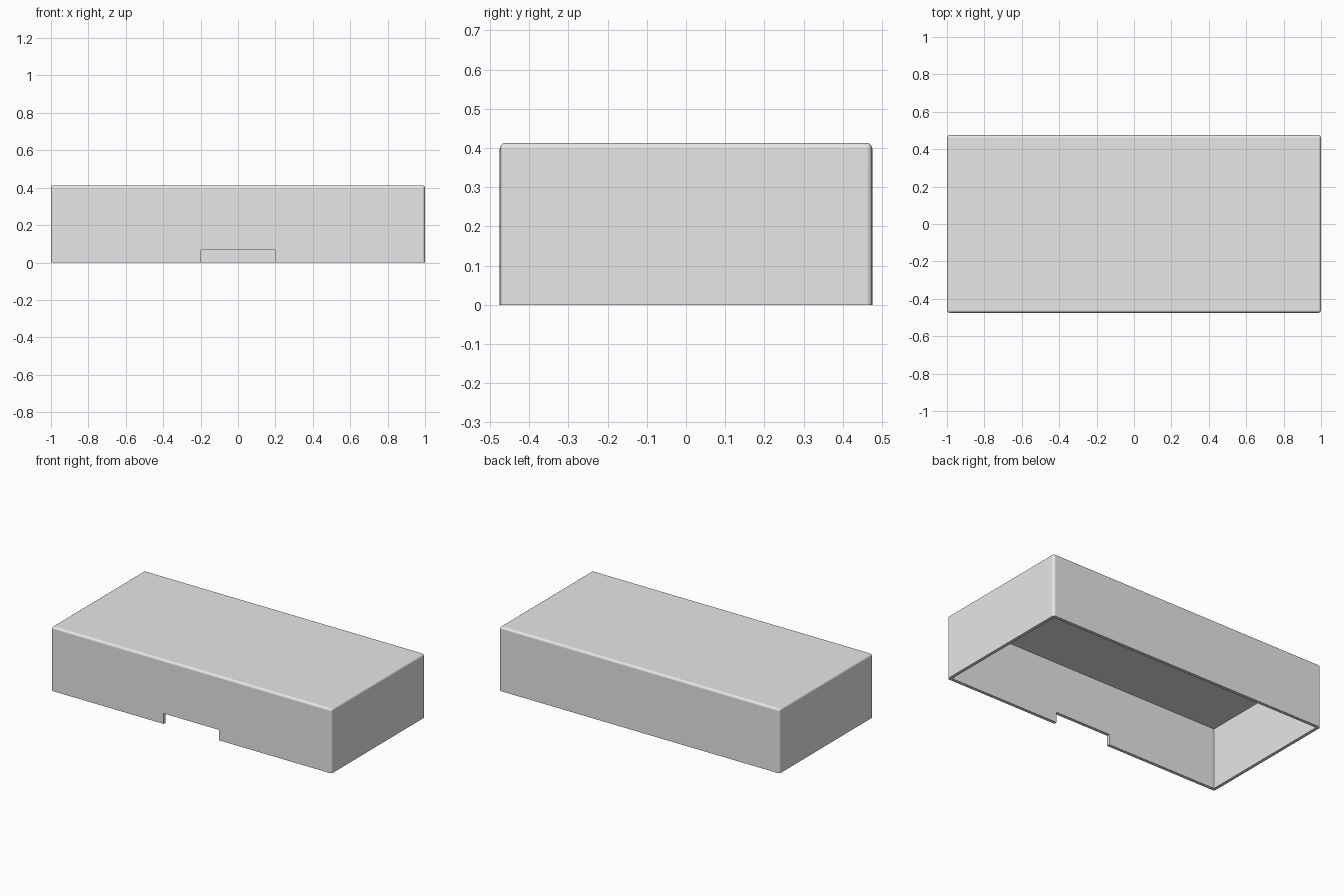
import bpy
import bmesh
import math
from mathutils import Matrix, Vector

if "Cube" in bpy.data.objects:
    bpy.data.objects.remove(bpy.data.objects["Cube"], do_unlink=True)

WIDTH, DEPTH, HEIGHT = 2.0, 0.95, 0.413
WALL = 0.02
ROUND = 0.015
NOTCH_WIDTH, NOTCH_HEIGHT = 0.394, 0.067

grey = bpy.data.materials.new("light grey")
grey.use_nodes = True
grey.diffuse_color = (0.8, 0.8, 0.8, 1)
grey.node_tree.nodes["Principled BSDF"].inputs["Base Color"].default_value = (0.8, 0.8, 0.8, 1)


def box(name, low, high, rounding=0):
    """Box between two corners; rounding softens every edge except the bottom ones."""
    low, high = Vector(low), Vector(high)
    bm = bmesh.new()
    place = Matrix.Translation((low + high) / 2) @ Matrix.Diagonal((*(high - low), 1))
    bmesh.ops.create_cube(bm, size=1, matrix=place)
    if rounding:
        upper = [e for e in bm.edges if max(v.co.z for v in e.verts) > low.z + rounding]
        bmesh.ops.bevel(bm, geom=upper, offset=rounding, segments=4,
                        profile=0.5, affect="EDGES")
    mesh = bpy.data.meshes.new(name)
    bm.to_mesh(mesh)
    bm.free()
    mesh.materials.append(grey)
    obj = bpy.data.objects.new(name, mesh)
    bpy.context.collection.objects.link(obj)
    return obj


def cut(target, cutter):
    """Subtract the cutter from the target and discard it."""
    cutter.hide_render = True
    mod = target.modifiers.new("cut", "BOOLEAN")
    mod.operation = "DIFFERENCE"
    mod.solver = "EXACT"
    mod.object = cutter
    bpy.context.view_layer.objects.active = target
    bpy.ops.object.modifier_apply(modifier=mod.name)
    bpy.data.objects.remove(cutter, do_unlink=True)


# Rounded outer cover
x, y = WIDTH / 2, DEPTH / 2
cover = box("cover_shell", (-x, -y, 0), (x, y, HEIGHT), ROUND)

# Hollow interior, open at the bottom
cut(cover, box("interior_cutter", (WALL - x, WALL - y, -0.1),
               (x - WALL, y - WALL, HEIGHT - WALL)))

# Notch through the lower edge of the front wall
n = NOTCH_WIDTH / 2
cut(cover, box("notch_cutter", (-n, -y - 0.1, -0.1), (n, -y + 0.1, NOTCH_HEIGHT)))

# Smooth rounded edges, flat broad faces
bpy.ops.object.select_all(action="DESELECT")
cover.select_set(True)
bpy.context.view_layer.objects.active = cover
bpy.ops.object.shade_smooth_by_angle(angle=math.radians(30))
weighted = cover.modifiers.new("flat faces", "WEIGHTED_NORMAL")
weighted.keep_sharp = True
